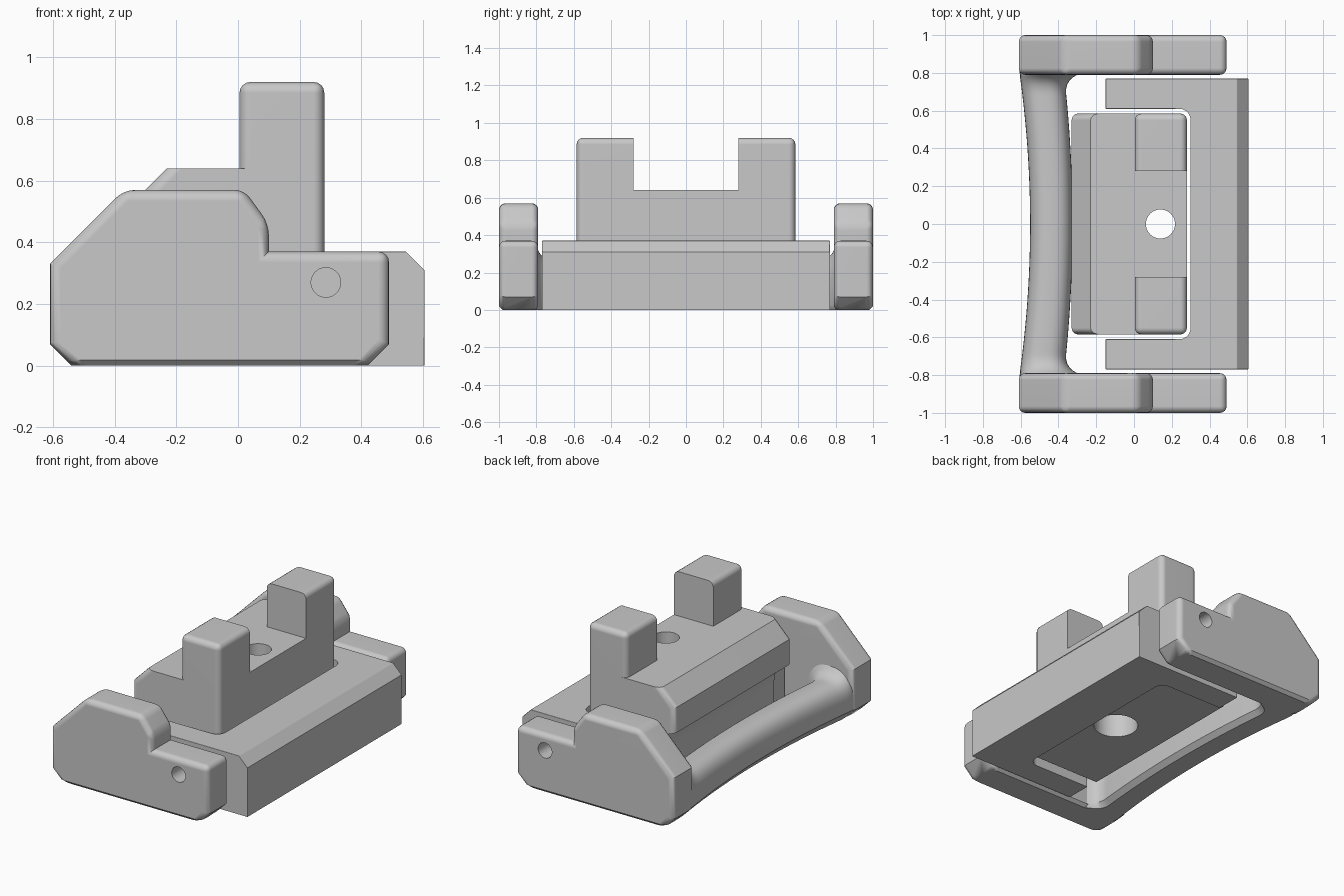
import bpy, bmesh, math
from mathutils import Matrix

if "Cube" in bpy.data.objects:
    bpy.data.objects.remove(bpy.data.objects["Cube"], do_unlink=True)

grey = bpy.data.materials.new("plain grey")
grey.use_nodes = True
grey.diffuse_color = (0.58, 0.58, 0.58, 1)
grey.node_tree.nodes["Principled BSDF"].inputs["Base Color"].default_value = (0.58, 0.58, 0.58, 1)


def prism(points, low, high, axis):
    """Extrude a flat outline along y (outline in x, z) or z (outline in x, y)."""
    bm = bmesh.new()
    place = (lambda p: (p[0], low, p[1])) if axis == "y" else (lambda p: (p[0], p[1], low))
    face = bm.faces.new([bm.verts.new(place(p)) for p in points])
    new = bmesh.ops.extrude_face_region(bm, geom=[face])["geom"]
    shift = (0, high - low, 0) if axis == "y" else (0, 0, high - low)
    bmesh.ops.translate(bm, vec=shift, verts=[v for v in new if isinstance(v, bmesh.types.BMVert)])
    bmesh.ops.recalc_face_normals(bm, faces=bm.faces)
    return bm


def bevel(bm, test, width, segments):
    edges = [e for e in bm.edges if e.calc_face_angle(0) > 0.2 and test(e)]
    bmesh.ops.bevel(bm, geom=edges, offset=width, offset_type="OFFSET", segments=segments,
                    profile=0.5, affect="EDGES", clamp_overlap=True)


def finish(bm, name):
    bmesh.ops.recalc_face_normals(bm, faces=bm.faces)
    mesh = bpy.data.meshes.new(name)
    bm.to_mesh(mesh)
    bm.free()
    ob = bpy.data.objects.new(name, mesh)
    bpy.context.collection.objects.link(ob)
    mesh.materials.append(grey)
    return ob


def activate(ob):
    bpy.ops.object.select_all(action="DESELECT")
    ob.select_set(True)
    bpy.context.view_layer.objects.active = ob


def smooth(ob):
    activate(ob)
    bpy.ops.object.shade_smooth_by_angle(angle=math.radians(35))
    weighted = ob.modifiers.new("flat faces", "WEIGHTED_NORMAL")
    weighted.keep_sharp = True


def cut(ob, bm):
    cutter = finish(bm, "cutter")
    cutter.hide_render = True
    activate(ob)
    mod = ob.modifiers.new("cut", "BOOLEAN")
    mod.operation, mod.object, mod.solver = "DIFFERENCE", cutter, "EXACT"
    bpy.ops.object.modifier_apply(modifier=mod.name)
    bpy.data.objects.remove(cutter, do_unlink=True)


def cylinder(radius, depth, location, along_y=False):
    bm = bmesh.new()
    turn = Matrix.Rotation(math.pi / 2, 4, "X") if along_y else Matrix.Identity(4)
    bmesh.ops.create_cone(bm, cap_ends=True, segments=40, radius1=radius, radius2=radius,
                          depth=depth, matrix=Matrix.Translation(location) @ turn)
    return bm


def span(e, axis):
    """Lowest and highest coordinate of an edge along one axis."""
    return sorted(v.co["xyz".index(axis)] for v in e.verts)


def along(e, axis):
    return all(span(e, a)[1] - span(e, a)[0] < 0.001 for a in "xyz" if a != axis)


# Side arms of the handle, each with a pivot hole
arm_outline = [(-0.61, 0.07), (-0.54, 0), (0.42, 0), (0.49, 0.07), (0.49, 0.37),
               (0.10, 0.37), (0.10, 0.46), (0.02, 0.57), (-0.37, 0.57), (-0.61, 0.33)]


def arm_edge(e):
    crisp = along(e, "y") and (span(e, "z")[0] < 0.1 or span(e, "x")[0] < -0.5)
    return e.is_convex and span(e, "z")[1] > 0.01 and not crisp


for side, label in ((-1, "front"), (1, "back")):
    low, high = sorted((side * 0.79, side))
    bm = prism(arm_outline, low, high, "y")
    bevel(bm, arm_edge, 0.035, 4)
    bevel(bm, lambda e: span(e, "z")[1] < 0.001 and not along(e, "y"), 0.02, 1)
    arm = finish(bm, label + "_handle_arm")
    cut(arm, cylinder(0.048, 0.5, (0.285, side * 0.94, 0.27), True))
    smooth(arm)

# Curved grip bar, round above, flat and chamfered below, flaring into the arms
bm = bmesh.new()
rings = []
steps, arc = 80, 24
for i in range(steps + 1):
    y = -0.82 + 1.64 * i / steps
    u = min(abs(y) / 0.79, 1)
    f = min(max((abs(y) - 0.69) / 0.1, 0), 1)
    flare = 0.09 * (1 - math.sqrt(1 - f * f))
    outer = -0.55 - 0.055 * u * u
    inner = -0.325 - 0.045 * u * u + flare
    shoulder, top = 0.13, 0.26 + 0.8 * flare
    middle, half = (outer + inner) / 2, (inner - outer) / 2
    section = [(outer, 0.075), (outer + 0.07, 0), (inner - 0.03, 0), (inner, 0.03)]
    for k in range(arc + 1):
        c, s = math.cos(k * math.pi / arc), math.sin(k * math.pi / arc)
        section.append((middle + math.copysign(abs(c) ** 0.8, c) * half,
                        shoulder + max(s, 0) ** 0.8 * (top - shoulder)))
    rings.append([bm.verts.new((x, y, z)) for x, z in section])
for a, b in zip(rings, rings[1:]):
    for k in range(len(a)):
        n = (k + 1) % len(a)
        bm.faces.new((a[k], a[n], b[n], b[k]))
bm.faces.new(rings[0])
bm.faces.new(rings[-1])
smooth(finish(bm, "grip_bar"))

# U-shaped frame around the block, with a chamfered outer top edge
frame_outline = [(-0.15, 0.61), (0.30, 0.61), (0.30, -0.61), (-0.15, -0.61),
                 (-0.15, -0.77), (0.605, -0.77), (0.605, 0.77), (-0.15, 0.77)]
bm = prism(frame_outline, 0, 0.37, "z")
bevel(bm, lambda e: along(e, "z") and not e.is_convex, 0.06, 5)
bevel(bm, lambda e: span(e, "x")[0] > 0.6 and span(e, "z")[0] > 0.36, 0.06, 1)
bevel(bm, lambda e: e.is_convex and span(e, "z")[1] > 0.01
      and not (along(e, "y") and span(e, "x")[0] > 0.6)
      and (span(e, "x")[1] > 0.5 or span(e, "x")[0] < -0.14), 0.035, 4)
frame = finish(bm, "outer_frame")
for side in (-1, 1):
    cut(frame, cylinder(0.048, 0.2, (0.285, side * 0.8, 0.27), True))
smooth(frame)

# Central block with a chamfered shoulder, an undercut and a stepped screw hole
block_outline = [(-0.20, 0.04), (0.28, 0.04), (0.28, 0.64), (-0.23, 0.64), (-0.33, 0.54),
                 (-0.33, 0.38), (-0.26, 0.36), (-0.215, 0.29), (-0.20, 0.2)]
bm = prism(block_outline, -0.585, 0.585, "y")
bevel(bm, lambda e: not along(e, "y") and
      (span(e, "x")[0] > 0.27 or (span(e, "x")[1] < -0.22 and span(e, "z")[0] > 0.37)), 0.035, 4)
block = finish(bm, "clamp_block")
cut(block, cylinder(0.077, 2, (0.14, 0, 0.3)))
cut(block, cylinder(0.13, 0.6, (0.14, 0, 0.05)))
smooth(block)

# Two upright posts on the block, rounded except on their facing sides
for side, label in ((-1, "front"), (1, "back")):
    low, high = sorted((side * 0.28, side * 0.585))
    bm = prism([(0.005, 0.64), (0.28, 0.64), (0.28, 0.92), (0.005, 0.92)], low, high, "y")
    bevel(bm, lambda e: span(e, "z")[1] > 0.65
          and max(abs(y) for y in span(e, "y")) > 0.3, 0.035, 4)
    smooth(finish(bm, label + "_post"))
